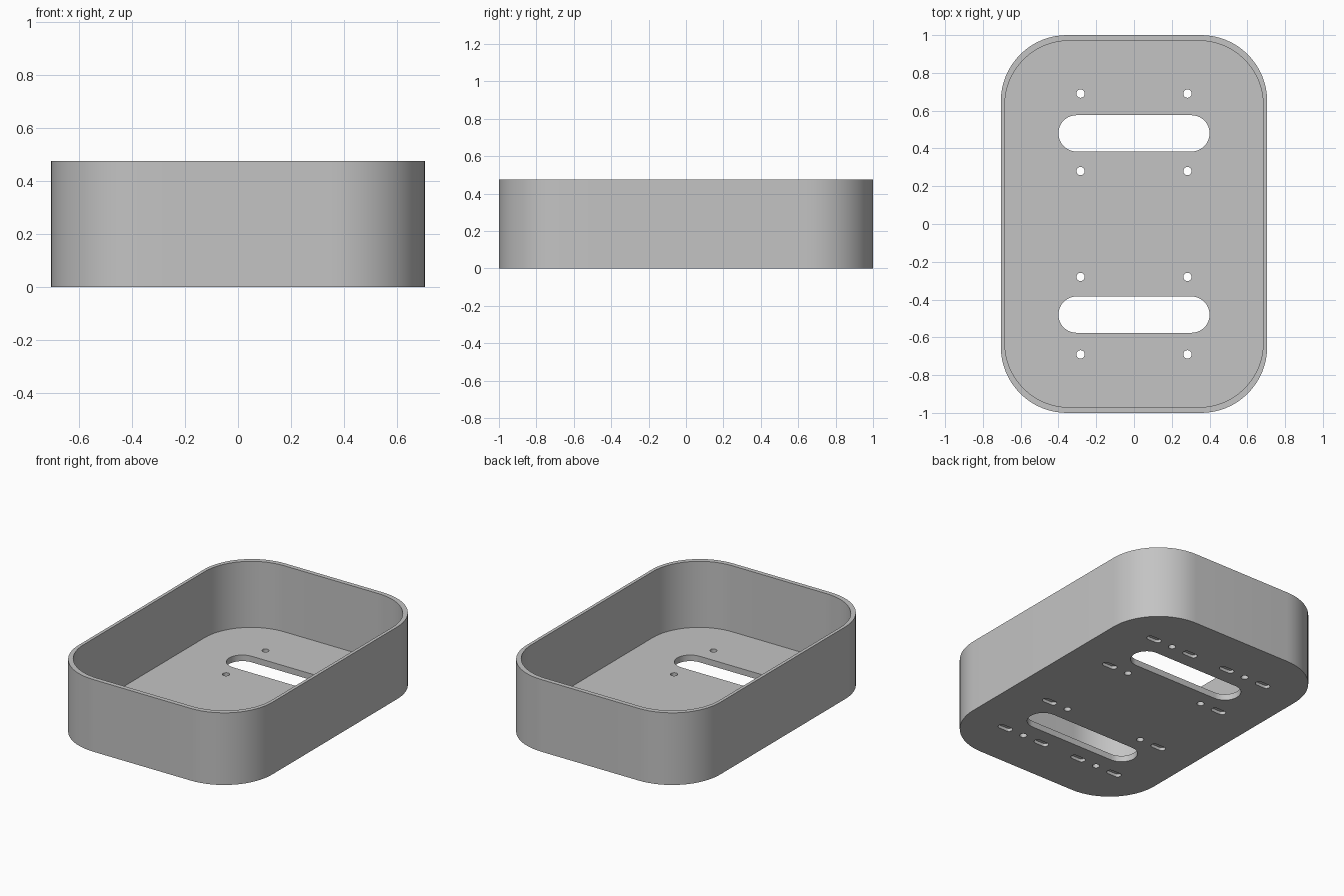
import bpy, bmesh, math

cube = bpy.data.objects.get("Cube")
if cube:
    bpy.data.objects.remove(cube, do_unlink=True)

HALF_X, HALF_Y, HEIGHT, CORNER = 0.705, 1.0, 0.475, 0.35
FLOOR, WALL_SCALE = 0.04, 0.97
SLOT_Y, HOLE_X, NOTCH_OFFSET = 0.48, 0.283, 0.14

grey = bpy.data.materials.new("plain grey")
grey.use_nodes = True
colour = (0.55, 0.55, 0.55, 1)
grey.diffuse_color = colour
grey.node_tree.nodes["Principled BSDF"].inputs["Base Color"].default_value = colour


def rounded_prism(bm, centre, half, radius, z0, z1, steps):
    """Upright prism with a rounded rectangle outline."""
    outline = []
    for quarter, (sx, sy) in enumerate([(1, 1), (-1, 1), (-1, -1), (1, -1)]):
        for i in range(steps + 1):
            a = (quarter + i / steps) * math.pi / 2
            p = (centre[0] + sx * (half[0] - radius) + radius * math.cos(a),
                 centre[1] + sy * (half[1] - radius) + radius * math.sin(a))
            outline.append(p)
    bottom = [bm.verts.new((x, y, z0)) for x, y in outline]
    bmesh.ops.remove_doubles(bm, verts=bottom, dist=1e-5)
    bottom = [v for v in bottom if v.is_valid]
    face = bm.faces.new(bottom)
    new = bmesh.ops.extrude_face_region(bm, geom=[face])["geom"]
    top = [g for g in new if isinstance(g, bmesh.types.BMVert)]
    bmesh.ops.translate(bm, verts=top, vec=(0, 0, z1 - z0))


def make_object(name, bm):
    bmesh.ops.recalc_face_normals(bm, faces=bm.faces)
    mesh = bpy.data.meshes.new(name)
    bm.to_mesh(mesh)
    bm.free()
    obj = bpy.data.objects.new(name, mesh)
    bpy.context.collection.objects.link(obj)
    return obj


# Solid tray body
bm = bmesh.new()
rounded_prism(bm, (0, 0), (HALF_X, HALF_Y), CORNER, 0, HEIGHT, 16)
tray = make_object("tray", bm)
tray.data.materials.append(grey)

# Interior cavity
bm = bmesh.new()
rounded_prism(bm, (0, 0), (HALF_X * WALL_SCALE, HALF_Y * WALL_SCALE),
              CORNER * WALL_SCALE, FLOOR, HEIGHT + 0.1, 16)
cavity = make_object("cavity_cutter", bm)

# Floor openings: long slots, screw holes and shallow notches underneath
bm = bmesh.new()
for sy in (-1, 1):
    rounded_prism(bm, (0, sy * SLOT_Y), (0.4, 0.096), 0.0955, -0.1, 0.1, 10)
    for sx in (-1, 1):
        for hole_y, sides in ((0.69, (-1, 1)), (0.28, (1,))):
            rounded_prism(bm, (sx * HOLE_X, sy * hole_y), (0.022, 0.022), 0.022, -0.1, 0.1, 5)
            for side in sides:
                x = sx * (HOLE_X + side * NOTCH_OFFSET)
                rounded_prism(bm, (x, sy * hole_y), (0.05, 0.022), 0.0215, -0.1, 0.02, 5)
openings = make_object("openings_cutter", bm)

# Cut the body and bake the result
for cutter in (cavity, openings):
    cutter.hide_render = True
    cut = tray.modifiers.new(cutter.name, 'BOOLEAN')
    cut.operation = 'DIFFERENCE'
    cut.solver = 'EXACT'
    cut.object = cutter
graph = bpy.context.evaluated_depsgraph_get()
baked = bpy.data.meshes.new_from_object(tray.evaluated_get(graph))
tray.modifiers.clear()
tray.data = baked
baked.name = "tray"
baked.materials.clear()
baked.materials.append(grey)
for poly in baked.polygons:
    poly.material_index = 0
for cutter in (cavity, openings):
    bpy.data.objects.remove(cutter, do_unlink=True)

bpy.ops.object.select_all(action='DESELECT')
tray.select_set(True)
bpy.context.view_layer.objects.active = tray
bpy.ops.object.shade_smooth_by_angle(angle=math.radians(30))
